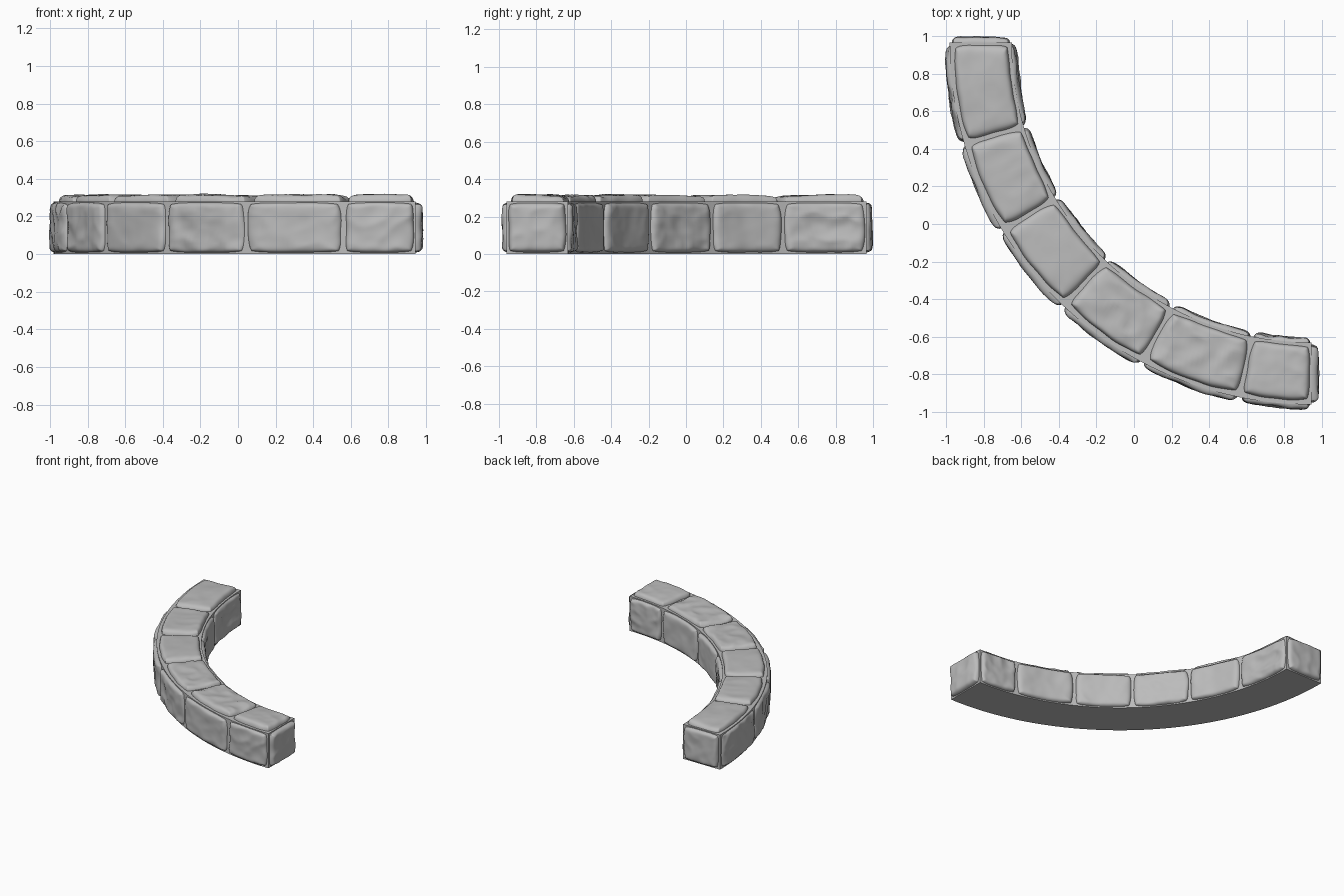
import bpy, bmesh, math, random
from mathutils import Vector, noise

random.seed(4)
if bpy.data.objects.get("Cube"):
    bpy.data.objects.remove(bpy.data.objects["Cube"])

CENTRE = Vector((0.945, 0.965, 0))
R_IN, R_OUT, HEIGHT = 1.595, 1.925, 0.28
JOINTS = [0, 16.3, 31.3, 46.7, 62.1, 78.5, 90]
SIDE_ROUGH = [1.0, 0.8, 0.3, 1.0, 0.6, 0.7]
INNER_ROUGH = [1.0, 0.3, 0.9, 0.4, 0.3, 1.0]
TOP_ROUGH = [0.4, 0.3, 0.3, 0.8, 0.9, 0.6]
N = 32

stone_grey = bpy.data.materials.new("stone grey")
stone_grey.use_nodes = True
stone_grey.diffuse_color = (0.5, 0.5, 0.5, 1)
stone_grey.node_tree.nodes["Principled BSDF"].inputs["Base Color"].default_value = (0.5, 0.5, 0.5, 1)


def polar(r, deg, z):
    """Point on the curved wall; degrees run from the back end to the left end."""
    a = math.radians(180 + deg)
    return CENTRE + Vector((r * math.cos(a), r * math.sin(a), z))


def finish(name, bm):
    mesh = bpy.data.meshes.new(name)
    bm.to_mesh(mesh)
    bm.free()
    mesh.materials.append(stone_grey)
    obj = bpy.data.objects.new(name, mesh)
    bpy.context.collection.objects.link(obj)
    return obj


def stone(name, place, u_range, v_range, depth, rough):
    """Worn pillow-shaped stone face; place(u, v, h) maps it onto the wall."""
    seed = Vector([random.uniform(0, 50) for _ in range(3)])
    tilt_u, tilt_v = random.uniform(-.004, .004), random.uniform(-.004, .004)
    bm = bmesh.new()
    rows = []
    for i in range(N + 1):
        row = []
        for j in range(N + 1):
            # points gather towards the rim, corners are rounded off
            a = math.sin((i / N - .5) * math.pi)
            b = math.sin((j / N - .5) * math.pi)
            m = max(abs(a), abs(b))
            cut = 1 - .07 * (a * b) ** 4
            u = u_range[0] + (u_range[1] - u_range[0]) * (a * cut + 1) / 2
            v = v_range[0] + (v_range[1] - v_range[0]) * (b * cut + 1) / 2
            p = place(u, v, 0)
            wave = noise.noise(p * 6 + seed) * .005
            chip = abs(noise.noise(p * 8 - seed)) * .02 - .004
            fine = noise.noise(p * 22 + seed) * .003
            inside = math.sqrt(max(0, 1 - m ** 12))
            h = (depth + wave + tilt_u * a + tilt_v * b + rough * (fine - chip)) * inside
            co = place(u, v, h - .006 * m ** 12)
            # uneven outline
            co += Vector((noise.noise(p * 9 + seed), noise.noise(p * 9 - seed), 0)) * .006 * m
            co.z = max(co.z, .001)
            row.append(bm.verts.new(co))
        rows.append(row)
    for i in range(N):
        for j in range(N):
            bm.faces.new((rows[i][j], rows[i + 1][j], rows[i + 1][j + 1], rows[i][j + 1])).smooth = True
    # make the surface face away from the wall
    u, v = sum(u_range) / 2, sum(v_range) / 2
    outward = place(u, v, .1) - place(u, v, 0)
    bm.normal_update()
    if sum(f.normal.dot(outward) for f in bm.faces) < 0:
        bmesh.ops.reverse_faces(bm, faces=bm.faces[:])
    finish(name, bm)


# curved mortar core: a rectangle swept through a quarter turn
bm = bmesh.new()
section = [bm.verts.new(polar(r, 0, z)) for r, z in
           ((R_IN, 0), (R_OUT, 0), (R_OUT, HEIGHT), (R_IN, HEIGHT))]
start = bm.faces.new(section)
bmesh.ops.spin(bm, geom=[start] + start.edges[:] + section, cent=CENTRE, axis=(0, 0, 1),
               angle=math.pi / 2, steps=48)
bmesh.ops.holes_fill(bm, edges=[e for e in bm.edges if e.is_boundary])
bmesh.ops.recalc_face_normals(bm, faces=bm.faces[:])
core = finish("mortar_core", bm)
bpy.context.view_layer.objects.active = core
core.select_set(True)
bpy.ops.object.shade_smooth_by_angle(angle=math.radians(30))

# top, outer and inner stones between each pair of joints
for k in range(len(JOINTS) - 1):
    span = (JOINTS[k] + .35, JOINTS[k + 1] - .35)
    low, high = .008, HEIGHT - .006
    stone(f"top_stone_{k + 1}", lambda u, v, h: polar(v, u, HEIGHT + h),
          span, (R_IN + .015, R_OUT - .022), .034, TOP_ROUGH[k])
    stone(f"outer_stone_{k + 1}", lambda u, v, h: polar(R_OUT + h, u, v),
          span, (low, high), .024, SIDE_ROUGH[k])
    stone(f"inner_stone_{k + 1}", lambda u, v, h: polar(R_IN - h, u, v),
          span, (low, high), .026, INNER_ROUGH[k])

# end stones
for name, deg, side, depth in (("back_end_stone", 0, 1, .03), ("left_end_stone", 90, -1, .036)):
    def on_end(u, v, h, deg=deg, side=side):
        out = Vector((0, h, 0)) if side > 0 else Vector((h, 0, 0))
        return polar(u, deg, v) + out
    stone(name, on_end, (R_IN + .012, R_OUT - .012), (.008, HEIGHT - .006), depth, .5)
